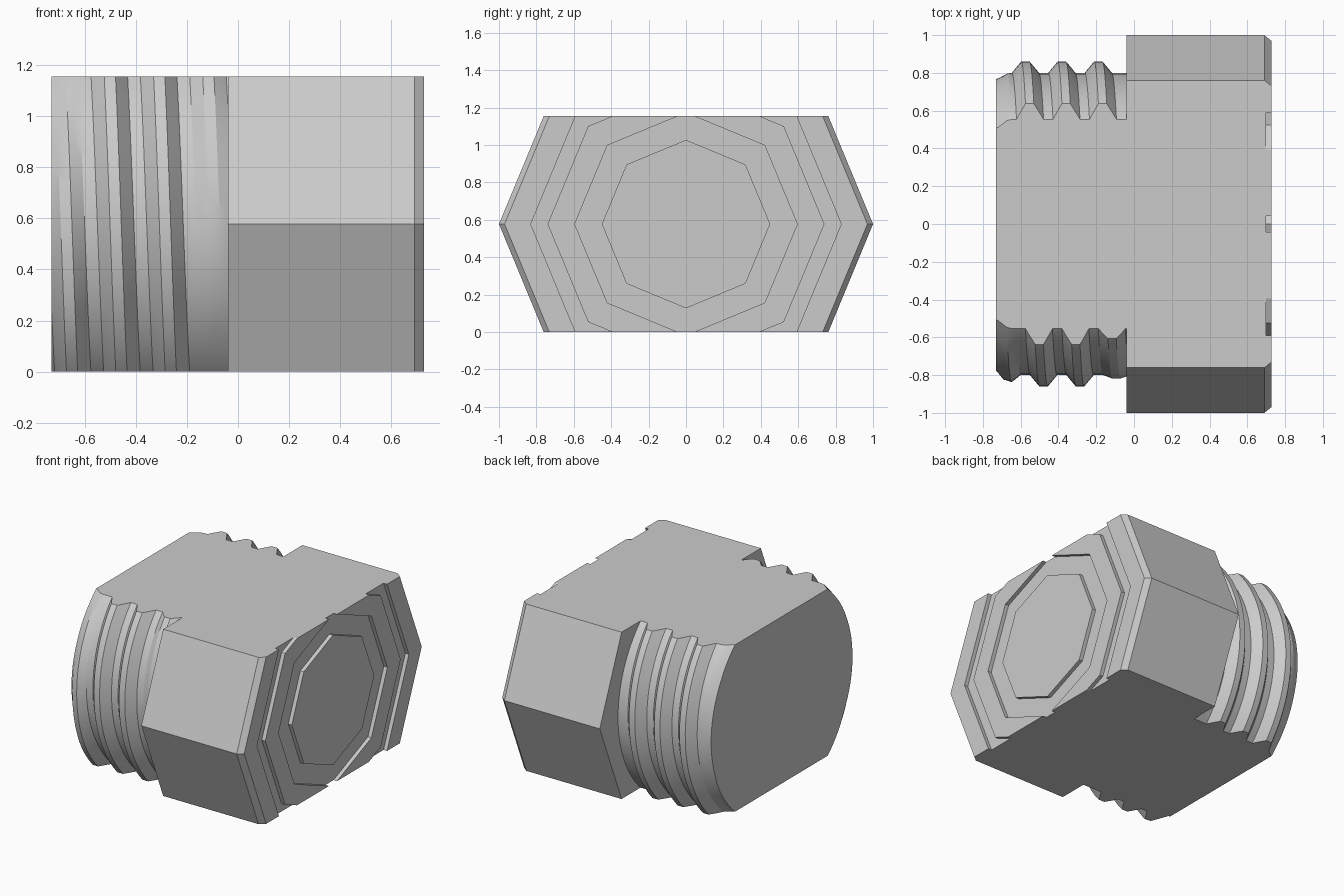
import bpy, bmesh, math
from mathutils import Vector

if "Cube" in bpy.data.objects:
    bpy.data.objects.remove(bpy.data.objects["Cube"])

HALF_Z = 0.577                       # flats that slice the plug, above and below the axis
X0, X1, X2 = -0.73, -0.04, 0.727     # thread end, shoulder, head face
PITCH, ROOT, DEPTH = 0.193, 0.80, 0.06
SEG = 96

bm = bmesh.new()


def cut(co, no):
    """Remove everything on the normal's side of a plane."""
    bmesh.ops.bisect_plane(bm, geom=bm.verts[:] + bm.edges[:] + bm.faces[:], dist=1e-6,
                           plane_co=co, plane_no=no, clear_outer=True)


def open_edges(axis, value):
    return [e for e in bm.edges if e.is_boundary
            and all(abs(v.co[axis] - value) < 1e-4 for v in e.verts)]


def cap(axis, value):
    bmesh.ops.holes_fill(bm, edges=open_edges(axis, value), sides=0)


def clamp(t):
    return max(0.0, min(1.0, t))


# Threaded shank: one helical strip wound around the x axis, fading at both ends
profile = [(-0.0965, 0), (-0.0715, 0), (-0.047, 0.5), (-0.022, 1),
           (0.022, 1), (0.047, 0.5), (0.0715, 0), (0.0965, 0)]
prev = None
for k in range(int(-2.5 * SEG), 4 * SEG + 1):
    turn = k / SEG
    a = 2 * math.pi * turn
    fade = clamp((turn + 0.62) / 0.2) * clamp((2.6 - turn) / 0.35)
    row = []
    for u, h in profile:
        x = -0.575 + PITCH * turn + u
        r = ROOT - 0.035 * clamp((-0.665 - x) / 0.065) + DEPTH * h * fade
        row.append(bm.verts.new((x, r * math.cos(a), r * math.sin(a))))
    if prev:
        for j in range(len(row) - 1):
            bm.faces.new((prev[j], prev[j + 1], row[j + 1], row[j]))
    prev = row
bmesh.ops.remove_doubles(bm, verts=bm.verts[:], dist=1e-5)
cut((X0, 0, 0), (-1, 0, 0))
cut((X1, 0, 0), (1, 0, 0))
cap(0, X0)

# Octagonal head: chamfered rim and two shallow octagonal grooves in the face
F = 0.70
rings = [(X1, 1), (0.69, 1), (X2, 0.97), (X2, 0.83), (F, 0.83), (F, 0.74),
         (X2, 0.74), (X2, 0.595), (F, 0.595), (F, 0.45), (X2, 0.45)]
prev = None
for x, r in rings:
    ring = [bm.verts.new((x, r * math.cos(i * math.pi / 4), r * math.sin(i * math.pi / 4)))
            for i in range(8)]
    if prev:
        for i in range(8):
            n = (i + 1) % 8
            bm.faces.new((prev[i], prev[n], ring[n], ring[i]))
    prev = ring
bm.faces.new(prev)

# Shoulder joining shank and head
bmesh.ops.triangle_fill(bm, use_beauty=True, edges=open_edges(0, X1), normal=Vector((-1, 0, 0)))

# Flat top and bottom
for s in (1, -1):
    cut((0, 0, s * HALF_Z), (0, 0, s))
    cap(2, s * HALF_Z)

bmesh.ops.recalc_face_normals(bm, faces=bm.faces[:])
bmesh.ops.translate(bm, verts=bm.verts[:], vec=(0, 0, HALF_Z))

mesh = bpy.data.meshes.new("threaded_plug")
bm.to_mesh(mesh)
bm.free()
plug = bpy.data.objects.new("threaded_plug", mesh)
bpy.context.collection.objects.link(plug)

grey = bpy.data.materials.new("light grey")
grey.diffuse_color = (0.6, 0.6, 0.6, 1)
grey.use_nodes = True
grey.node_tree.nodes["Principled BSDF"].inputs["Base Color"].default_value = grey.diffuse_color
mesh.materials.append(grey)

bpy.context.view_layer.objects.active = plug
plug.select_set(True)
bpy.ops.object.shade_smooth_by_angle(angle=math.radians(20))
